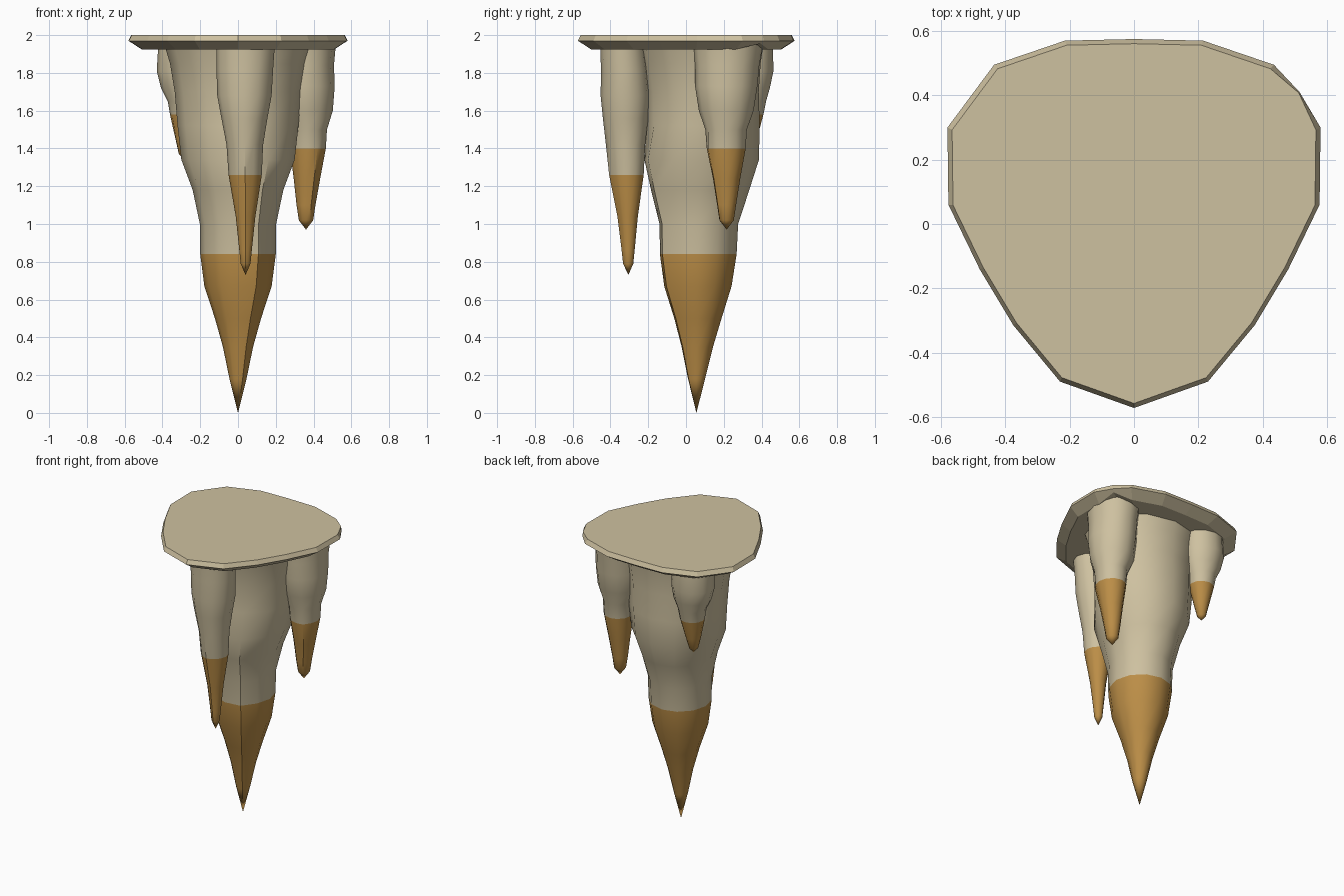
import bpy, bmesh, math


def material(name, rgb):
    m = bpy.data.materials.new(name)
    m.diffuse_color = (*rgb, 1)
    return m


stone = material("stone", (0.617, 0.533, 0.352))
amber = material("amber", (0.50, 0.27, 0.063))
SIDES = 12


def add_object(name, bm, angle=None):
    bmesh.ops.recalc_face_normals(bm, faces=bm.faces)
    me = bpy.data.meshes.new(name)
    bm.to_mesh(me)
    bm.free()
    me.materials.append(stone)
    me.materials.append(amber)
    ob = bpy.data.objects.new(name, me)
    bpy.context.collection.objects.link(ob)
    if angle:
        bpy.ops.object.select_all(action='DESELECT')
        ob.select_set(True)
        bpy.context.view_layer.objects.active = ob
        bpy.ops.object.shade_smooth_by_angle(angle=math.radians(angle))
    return ob


# Stalactite: tip plus rings (z, cx, cy, rx, ry), amber below z = split,
# with one sharper ridge facing the given direction
def stalactite(name, tip, rings, split, ridge):
    bm = bmesh.new()
    point = bm.verts.new(tip)
    loops = []
    for z, cx, cy, rx, ry in rings:
        loop = []
        for i in range(SIDES):
            a = 2 * math.pi * i / SIDES
            k = 1.08 if i == ridge and z < 1.5 else 1.0
            loop.append(bm.verts.new((cx + k * rx * math.cos(a), cy + k * ry * math.sin(a), z)))
        loops.append(loop)
    for i in range(SIDES):
        j = (i + 1) % SIDES
        bm.faces.new((point, loops[0][i], loops[0][j])).material_index = 1
        for lo, hi, ring in zip(loops, loops[1:], rings[1:]):
            f = bm.faces.new((lo[i], hi[i], hi[j], lo[j]))
            f.material_index = 1 if ring[0] <= split + 1e-4 else 0
    bm.faces.new(loops[-1])
    return add_object(name, bm, 40)


stalactite("main_stalactite", (0, 0.055, 0), [
    (0.18, 0, 0.056, 0.045, 0.045), (0.35, 0, 0.06, 0.08, 0.083),
    (0.50, 0, 0.063, 0.122, 0.125), (0.67, 0, 0.063, 0.178, 0.178),
    (0.84, 0, 0.065, 0.20, 0.203), (1.00, 0, 0.068, 0.202, 0.208),
    (1.18, 0, 0.075, 0.24, 0.26), (1.34, 0, 0.083, 0.30, 0.303),
    (1.52, 0, 0.09, 0.32, 0.30), (1.70, 0, 0.085, 0.335, 0.30),
    (1.85, 0, 0.08, 0.36, 0.315), (1.95, 0, 0.075, 0.39, 0.335)], 0.84, 10)

stalactite("front_stalactite", (0.04, -0.305, 0.73), [
    (0.79, 0.04, -0.305, 0.026, 0.026), (0.86, 0.04, -0.305, 0.033, 0.033),
    (1.04, 0.04, -0.307, 0.052, 0.052), (1.26, 0.038, -0.312, 0.088, 0.088),
    (1.42, 0.036, -0.316, 0.097, 0.100), (1.56, 0.034, -0.32, 0.122, 0.120),
    (1.68, 0.034, -0.32, 0.144, 0.132), (1.82, 0.036, -0.325, 0.150, 0.125),
    (1.95, 0.04, -0.335, 0.155, 0.120)], 1.26, 9)

stalactite("right_stalactite", (0.36, 0.215, 0.97), [
    (1.02, 0.36, 0.215, 0.038, 0.038), (1.10, 0.36, 0.215, 0.050, 0.050),
    (1.24, 0.365, 0.215, 0.070, 0.072), (1.40, 0.37, 0.213, 0.095, 0.103),
    (1.50, 0.368, 0.212, 0.103, 0.110), (1.60, 0.362, 0.213, 0.140, 0.145),
    (1.73, 0.36, 0.213, 0.152, 0.165), (1.84, 0.358, 0.218, 0.150, 0.170),
    (1.95, 0.36, 0.222, 0.158, 0.185)], 1.40, 10)

stalactite("back_left_stalactite", (-0.285, 0.325, 1.34), [
    (1.37, -0.285, 0.325, 0.028, 0.028), (1.45, -0.283, 0.327, 0.048, 0.048),
    (1.58, -0.28, 0.33, 0.080, 0.080), (1.65, -0.28, 0.332, 0.092, 0.092),
    (1.72, -0.283, 0.332, 0.125, 0.112), (1.81, -0.288, 0.333, 0.142, 0.130),
    (1.95, -0.285, 0.33, 0.137, 0.130)], 1.58, 7)

# Ceiling slab: pointed outline, bevelled rim, one chipped corner at back right
half = [(0.23, -0.49), (0.375, -0.315), (0.48, -0.14), (0.577, 0.06),
        (0.58, 0.30), (0.435, 0.495), (0.215, 0.57)]
chip = (0.515, 0.41)
outline = ([(0, -0.572)] + half[:5] + [chip] + half[5:] + [(0, 0.575)]
           + [(-x, y) for x, y in reversed(half)])
bm = bmesh.new()
levels = []
for z, s in ((1.925, 0.88), (1.97, 1.0), (2.0, 0.975)):
    levels.append([bm.verts.new((x * s, y * s, z)) for x, y in outline])
n = len(outline)
corner = outline.index(chip)
levels[0][corner].co = (0.50, 0.395, 1.955)
levels[2][corner].co = (0.512, 0.408, 2.0)
centre = bm.verts.new((0, 0.05, 1.925))
for i in range(n):
    j = (i + 1) % n
    bm.faces.new((centre, levels[0][j], levels[0][i]))
    for lo, hi in zip(levels, levels[1:]):
        bm.faces.new((lo[i], lo[j], hi[j], hi[i]))
bm.faces.new(levels[2])
add_object("ceiling_slab", bm)
